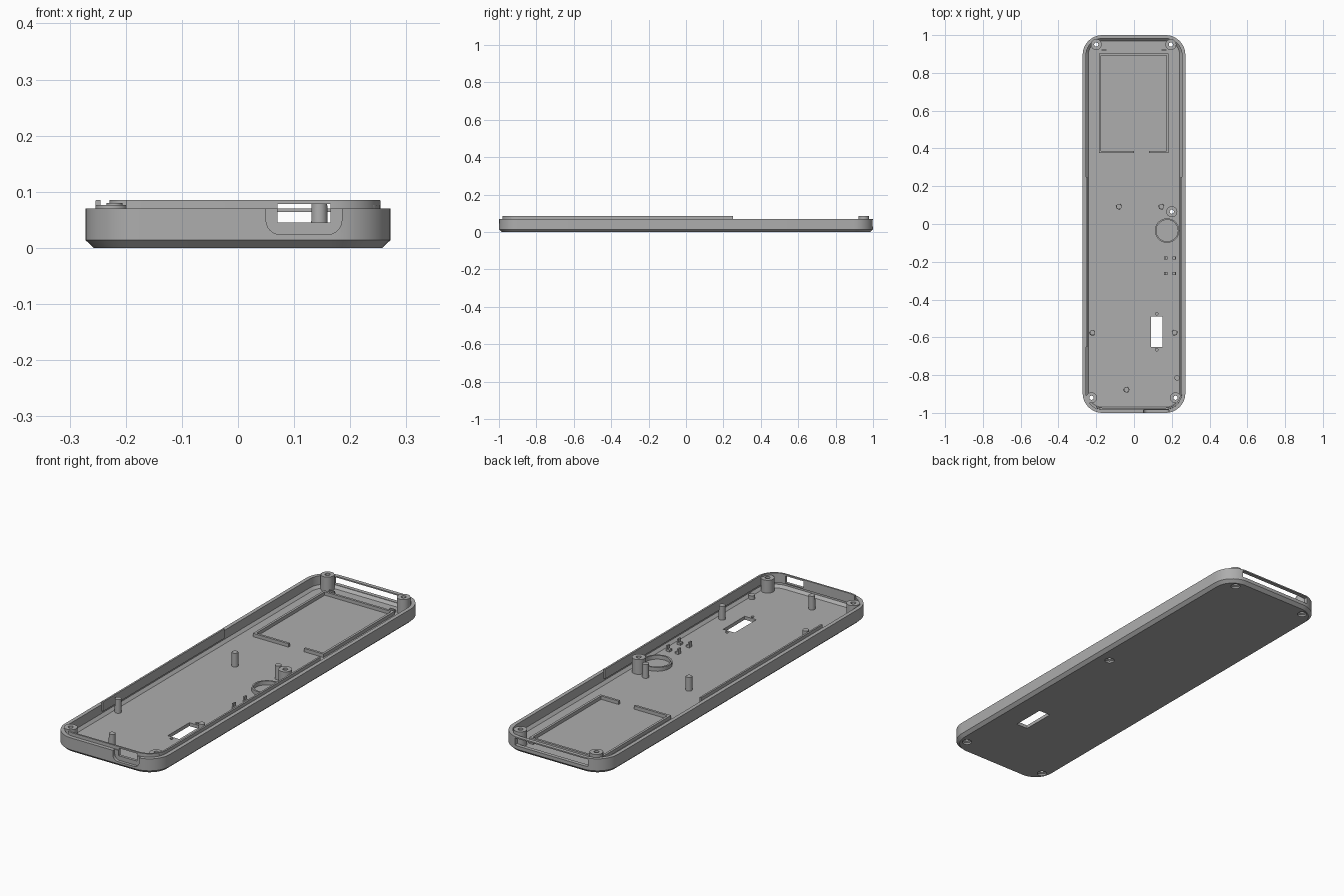
import bpy, bmesh, math

cube = bpy.data.objects.get("Cube")
if cube:
    bpy.data.objects.remove(cube, do_unlink=True)

GREY = 0.42
mat = bpy.data.materials.new("plain grey plastic")
mat.use_nodes = True
mat.diffuse_color = (GREY, GREY, GREY, 1)
mat.node_tree.nodes["Principled BSDF"].inputs["Base Color"].default_value = (GREY, GREY, GREY, 1)

HALF_X, HALF_Y, CORNER = 0.272, 1.0, 0.105
FLOOR, RIM, LIP = 0.016, 0.07, 0.085


def finish(name, bm):
    bmesh.ops.recalc_face_normals(bm, faces=bm.faces)
    mesh = bpy.data.meshes.new(name)
    bm.to_mesh(mesh)
    bm.free()
    obj = bpy.data.objects.new(name, mesh)
    bpy.context.collection.objects.link(obj)
    mesh.materials.append(mat)
    return obj


def smooth(obj):
    bpy.ops.object.select_all(action='DESELECT')
    obj.select_set(True)
    bpy.context.view_layer.objects.active = obj
    bpy.ops.object.shade_smooth_by_angle(angle=math.radians(30))


def outline(inset, steps=10):
    """Rounded rectangle, inset from the outer wall."""
    r = CORNER - inset
    pts = []
    for k, (sx, sy) in enumerate([(1, 1), (-1, 1), (-1, -1), (1, -1)]):
        for i in range(steps + 1):
            a = math.pi / 2 * (k + i / steps)
            pts.append((sx * (HALF_X - CORNER) + r * math.cos(a),
                        sy * (HALF_Y - CORNER) + r * math.sin(a)))
    return pts


def loft(name, profile, closed=False):
    """Skin rounded rectangles given as (inset, z)."""
    bm = bmesh.new()
    loops = [[bm.verts.new((x, y, z)) for x, y in outline(d)] for d, z in profile]
    pairs = list(zip(loops, loops[1:]))
    if closed:
        pairs.append((loops[-1], loops[0]))
    else:
        bm.faces.new(loops[0])
        bm.faces.new(loops[-1])
    n = len(loops[0])
    for a, b in pairs:
        for i in range(n):
            j = (i + 1) % n
            bm.faces.new((a[i], a[j], b[j], b[i]))
    return finish(name, bm)


def box(name, x0, x1, y0, y1, z0, z1):
    bm = bmesh.new()
    bmesh.ops.create_cube(bm, size=1)
    for v in bm.verts:
        v.co = ((x0, x1)[v.co.x > 0], (y0, y1)[v.co.y > 0], (z0, z1)[v.co.z > 0])
    return finish(name, bm)


def lathe(name, x, y, profile, closed=False, n=28):
    """Spin an (r, z) profile about a vertical axis."""
    bm = bmesh.new()
    loops = [[bm.verts.new((x + r * math.cos(math.tau * i / n),
                            y + r * math.sin(math.tau * i / n), z)) for i in range(n)]
             for r, z in profile]
    pairs = list(zip(loops, loops[1:]))
    if closed:
        pairs.append((loops[-1], loops[0]))
    else:
        bm.faces.new(loops[0])
        bm.faces.new(loops[-1])
    for a, b in pairs:
        for i in range(n):
            j = (i + 1) % n
            bm.faces.new((a[i], a[j], b[j], b[i]))
    return finish(name, bm)


def tube(name, x, y, ro, ri, z0, z1):
    return lathe(name, x, y, [(ro, z0), (ro, z1), (ri, z1), (ri, z0)], closed=True)


def port_cutter(x0, x1, y0, y1, z0, r):
    """Open-topped cutter with rounded lower corners."""
    pts = [(x0, 0.2), (x1, 0.2)]
    for cx, start in ((x1 - r, 0), (x0 + r, -math.pi / 2)):
        for i in range(7):
            a = start - math.pi / 2 * i / 6
            pts.append((cx + r * math.cos(a), z0 + r + r * math.sin(a)))
    bm = bmesh.new()
    face = bm.faces.new([bm.verts.new((x, y0, z)) for x, z in pts])
    out = bmesh.ops.extrude_face_region(bm, geom=[face])
    for v in out["geom"]:
        if isinstance(v, bmesh.types.BMVert):
            v.co.y = y1
    return finish("port_cutter", bm)


def cut(obj, cutter):
    mod = obj.modifiers.new("cut", 'BOOLEAN')
    mod.operation, mod.solver, mod.object = 'DIFFERENCE', 'EXACT', cutter
    bpy.context.view_layer.objects.active = obj
    bpy.ops.object.modifier_apply(modifier=mod.name)
    bpy.data.objects.remove(cutter, do_unlink=True)


# Tray with chamfered base and hollow inside
tray = loft("tray", [(0.015, 0), (0, 0.014), (0, RIM), (0.018, RIM),
                     (0.018, 0.028), (0.03, FLOOR)])

# Locating lip inside the rim, missing at the back and one front corner
lip = loft("locating_lip", [(0.0175, 0.04), (0.0185, LIP), (0.027, LIP), (0.027, 0.04)], closed=True)
cut(lip, box("c", -1, 1, 0.25, 2, -1, 1))
cut(lip, box("c", -1, -0.2, -2, -0.65, -1, 1))

# Charging port: outer recess, then a hole through wall and lip
cut(tray, port_cutter(0.05, 0.185, -1.1, -0.986, 0.024, 0.025))
for part in (tray, lip):
    cut(part, box("c", 0.07, 0.165, -1.1, -0.95, 0.045, 0.078))

# Back window, switch slot and its fixing holes
cut(tray, box("c", -0.19, 0.19, 0.95, 1.1, 0.03, 0.064))
cut(tray, box("c", 0.09, 0.15, -0.65, -0.49, -0.1, 0.04))
for y in (-0.665, -0.475):
    cut(tray, lathe("c", 0.12, y, [(0.007, 0.006), (0.007, 0.05)]))

# Screw bosses with countersunk holes through the floor
SCREWS = [(-0.2, 0.95, LIP), (0.195, 0.95, LIP), (-0.225, -0.92, 0.076),
          (0.22, -0.92, 0.076), (0.2, 0.065, LIP)]
for i, (x, y, top) in enumerate(SCREWS):
    cut(tray, lathe("c", x, y, [(0.021, -0.01), (0.021, 0.008), (0.011, 0.012), (0.011, 0.1)]))
    smooth(tube(f"screw_boss_{i + 1}", x, y, 0.029, 0.011, 0.014, top))
smooth(tray)
smooth(lip)

# Support pegs for the circuit board
for i, (x, y) in enumerate([(-0.08, 0.092), (0.145, 0.092), (-0.22, -0.575),
                            (0.215, -0.575), (-0.04, -0.877)]):
    smooth(lathe(f"board_peg_{i + 1}", x, y, [(0.015, 0.01), (0.014, 0.08)]))
smooth(lathe("side_nub", 0.228, -0.815, [(0.014, 0.01), (0.014, 0.034)]))

# Round holder for the buzzer
smooth(tube("buzzer_ring", 0.175, -0.035, 0.065, 0.057, 0.01, 0.034))

# Battery fence with a cable gap at the front
X0, X1, Y0, Y1, T = -0.185, 0.182, 0.375, 0.903, 0.011
FENCE = {"left": (X1 - T, X1, Y0, Y1), "right": (X0, X0 + T, Y0, Y1),
         "back": (X0 + T, X1 - T, Y1 - T, Y1),
         "front_right": (X0 + T, 0, Y0, Y0 + T), "front_left": (0.08, X1 - T, Y0, Y0 + T)}
for side, (a, b, c, d) in FENCE.items():
    box("battery_fence_" + side, a, b, c, d, 0.012, 0.032)

# Small wire clips, each a block with a foot
for y in (-0.18, -0.262):
    for x, s in ((0.168, 1), (0.214, -1)):
        box("wire_clip", x - 0.009, x + 0.009, y - 0.009, y + 0.009, 0.012, 0.026)
        box("wire_clip_finger", x - 0.009 * s, x - 0.002 * s, y - 0.009, y + 0.009, 0.02, 0.042)

# Stop ribs beside the back bosses
for x in (-0.158, 0.158):
    box("back_rib", x - 0.013, x + 0.013, 0.918, 0.925, 0.012, 0.03)
